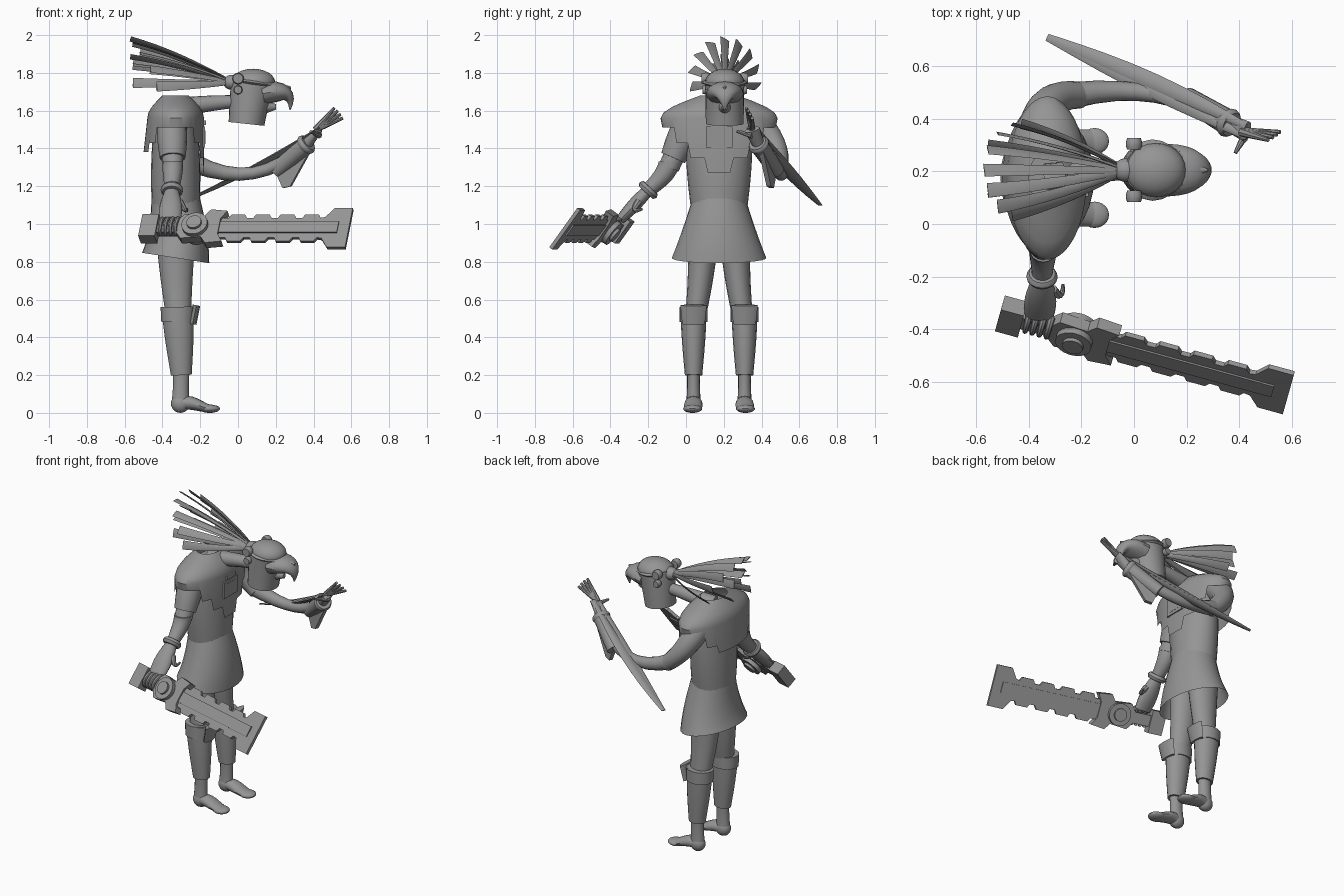
import bpy, bmesh
from math import sin, cos, tau, pi, radians
from mathutils import Vector, Matrix

if "Cube" in bpy.data.objects:
    bpy.data.objects.remove(bpy.data.objects["Cube"])

# One grey for the whole figure
GREY = (.3, .3, .3, 1)
grey = bpy.data.materials.new("stone grey")
grey.use_nodes = True
grey.diffuse_color = GREY
grey.node_tree.nodes["Principled BSDF"].inputs["Base Color"].default_value = GREY

X, Y, Z = Vector((1, 0, 0)), Vector((0, 1, 0)), Vector((0, 0, 1))
BODY = Vector((-.33, .175, 0))  # upright axis of the body
HEAD = Vector((.08, .205, 1.75))  # middle of the skull


def finish(name, bm):
    bmesh.ops.recalc_face_normals(bm, faces=bm.faces)
    mesh = bpy.data.meshes.new(name)
    bm.to_mesh(mesh)
    bm.free()
    for face in mesh.polygons:
        face.use_smooth = True
    mesh.set_sharp_from_angle(angle=radians(35))
    mesh.materials.append(grey)
    bpy.context.collection.objects.link(bpy.data.objects.new(name, mesh))


def skin(name, rows, closed=True):
    """Join equal rows of points into a tube, with end caps when closed."""
    bm = bmesh.new()
    rows = [[bm.verts.new(point) for point in row] for row in rows]
    for low, high in zip(rows, rows[1:]):
        for i in range(len(low)):
            bm.faces.new((low[i - 1], low[i], high[i], high[i - 1]))
    if closed:
        bm.faces.new(rows[0])
        bm.faces.new(rows[-1])
    finish(name, bm)


def bezier(points, t):
    while len(points) > 1:
        points = [a.lerp(b, t) for a, b in zip(points, points[1:])]
    return points[0]


def pair(radius):
    return Vector(radius if isinstance(radius, tuple) else (radius, radius))


def limb(name, path, start, end, bulge=0, side=X, sides=16, steps=8, closed=True):
    """Oval tube along a curve; radii are (along side, across side)."""
    path = [Vector(p) for p in path]
    rows = []
    for k in range(steps + 1):
        t = k / steps
        ahead = bezier(path, t + .01) - bezier(path, t - .01)
        u = (side - side.project(ahead)).normalized()
        v = ahead.normalized().cross(u)
        a, b = pair(start).lerp(pair(end), t) * (1 + bulge * sin(pi * t))
        rows.append([bezier(path, t) + u * a * cos(tau * i / sides) + v * b * sin(tau * i / sides)
                     for i in range(sides)])
    skin(name, rows, closed)


def ball(name, centre, radii):
    bm = bmesh.new()
    bmesh.ops.create_uvsphere(bm, u_segments=24, v_segments=12, radius=1,
                              matrix=Matrix.LocRotScale(centre, None, Vector(radii)))
    finish(name, bm)


def ring(name, centre, direction, radius, width):
    step = direction.normalized() * width
    limb(name, [centre - step, centre + step], radius, radius, bulge=.2, steps=4)


def plate(name, outline, origin, u, v, thick):
    """Flat outline in the u, v plane, thickened to both sides."""
    lift = u.cross(v).normalized() * thick / 2
    skin(name, [[origin + u * a + v * b + lift * way for a, b in outline] for way in (-1, 1)])


def mirrored(half):
    return half + [(a, -b) for a, b in reversed(half)]


def bar(start, end, height):
    return mirrored([(start, height), (end, height)])


# Legs, shin guards and feet
for side, sign in (("right", -1), ("left", 1)):
    def leg(x, z, out=.135):
        return Vector((x, BODY.y + sign * out, z))

    limb(side + "_thigh", [leg(-.33, 1, .08), leg(-.33, .7, .09), leg(-.31, .45)],
         (.11, .085), (.06, .05))
    limb(side + "_shin_guard", [leg(-.3, .2), leg(-.32, .56)], (.055, .046), (.085, .07), bulge=.06)
    limb(side + "_knee_cuff", [leg(-.32, .48), leg(-.32, .56)], (.086, .074), (.09, .074))
    limb(side + "_knee_plate", [leg(-.24, .47), leg(-.22, .57)], (.02, .06), (.02, .07), sides=8)
    limb(side + "_ankle", [leg(-.305, .04), leg(-.3, .24)], (.048, .04), (.045, .035), bulge=-.1)
    ball(side + "_heel", leg(-.305, .05), (.05, .042, .05))
    limb(side + "_foot", [leg(-.32, .04), leg(-.25, .08), leg(-.2, .02), leg(-.12, .02, .14)],
         .035, (.04, .015), bulge=.3, side=Y)
    ball(side + "_toes", leg(-.15, .022, .14), (.055, .05, .022))

# Skirt and torso
limb("skirt", [BODY + Z * 1.12, (-.31, BODY.y, .95), BODY + Z * .82],
     (.13, .145), (.18, .25), sides=28, closed=False)
limb("torso", [BODY + Z * 1.05, BODY + Z * 1.6], (.125, .145), (.11, .17), bulge=.1, sides=24)

# Shoulder mantle with a stepped hem, longest on the chest
columns = [tau * i / 96 for i in range(96)]
mantle = []
for k in range(5):
    swell = sin(k * pi / 8)
    mantle.append([BODY + X * cos(q) * (.07 + .08 * swell) + Y * sin(q) * (.1 + .21 * swell)
                   + Z * (1.68 - .03 * k) for q in columns])
hem = []
for q in columns:
    drop = 1.27 + .08 * int(abs(sin(q)) * 3.9)
    if cos(q) < 0:
        drop = max(drop, 1.38)
    hem.append(BODY + X * cos(q) * (.15 - .02 * min(cos(q), 0)) + Y * sin(q) * .3 + Z * drop)
skin("shoulder_mantle", mantle + [hem], closed=False)

# Square chest ornament
chest = BODY + X * .15 + Z * 1.46
for name, size in (("chest_frame", .07), ("chest_inset", .045)):
    plate(name, bar(-size, size, size * .8), chest, Y, Z, .1 * (.2 - size))
plate("chest_bar", bar(-.045, .045, .012), chest + Z * .075, Y, Z, .02)

# Neck, helmet and beak
limb("neck", [BODY + Z * 1.61, (-.2, .2, 1.64), HEAD - X * .06 - Z * .1], .055, .032, side=Y)
limb("helmet", [HEAD - X * .035 - Z * .22, HEAD - X * .02 - Z * .08, HEAD],
     (.095, .1), (.117, .104), sides=24)
ball("helmet_dome", HEAD, (.117, .104, .072))
limb("brow_visor", [HEAD - X * .08 + Z * .01, HEAD + X * .2 - Z * .03],
     (.09, .015), (.004, .008), bulge=1, side=Y)
limb("beak", [HEAD + X * .05 - Z * .06, HEAD + X * .22 - Z * .02, HEAD + X * .195 - Z * .145],
     (.1, .06), .004, bulge=.25, side=Y)
limb("lower_jaw", [HEAD - Z * .13, HEAD + X * .12 - Z * .13], .06, .015, side=Y)
for side, sign in (("right", -1), ("left", 1)):
    ear = HEAD - X * .08 + Y * sign * .1
    ring(side + "_ear_disc", ear + Z * .02, Y, .026, .022)
    ring(side + "_ear_drop", ear - Z * .04, Y, .02, .018)

# Feather crest: an outer and an inner fan
root = HEAD - X * .11
ball("crest_knot", root, (.05, .045, .04))
for fan, reach, count in (("outer", 1, 9), ("inner", .55, 5)):
    for i in range(count):
        q = (pi + .4) * i / (count - 1) - .2
        out = (Y * cos(q) * .18 + Z * sin(q) * .21) * reach
        tip = root + out + Z * .02 - X * (.4 + .14 * max(sin(q), 2 - 2 * reach))
        limb(f"{fan}_feather_{i + 1}", [root, root.lerp(tip, .5) + out * .2, tip],
             (.012, .006), (.028, .003), side=X.cross(out) + out * .6, sides=6)

# Right arm, reaching down to the sword
shoulder, elbow = Vector((-.35, .02, 1.55)), Vector((-.345, -.09, 1.3))
wrist, palm = Vector((-.35, -.2, 1.18)), Vector((-.36, -.35, 1.02))
limb("right_sleeve", [shoulder, shoulder.lerp(elbow, .8)], .075, .068, bulge=.1)
limb("right_upper_arm", [shoulder, elbow], .06, .055)
limb("right_forearm", [elbow + Z * .03, elbow - Z * .03, wrist], .055, .038, bulge=.1)
ring("right_wristband", wrist, wrist - elbow, .05, .018)
limb("right_hand", [wrist, palm], (.035, .03), (.055, .025), bulge=.3)
limb("right_thumb", [(-.31, -.25, 1.12), (-.27, -.3, 1.05), (-.27, -.23, 1.08)], .02, .006, sides=8)

# Sword: toothed blade, guard, hub, grip and pommel
pommel = Vector((-.51, -.34, .975))
along, up = Vector((.964, -.265, 0)), Vector((.16, .57, .8))
flat = along.cross(up)
blade = [(.4, .065)]
for k in range(4):
    for offset, height in ((0, .065), (.012, .088), (.085, .088), (.1, .065)):
        blade.append((.47 + .135 * k + offset, height))
blade += [(1, .07), (1.04, .13), (1.14, .13)]
guard = [(.2, .04), (.23, .08), (.34, .07), (.37, .11), (.46, .1), (.43, .05)]
for name, outline, thick in (("blade", mirrored(blade), .02), ("ridge", bar(.4, 1.08, .035), .034),
                             ("guard", mirrored(guard), .05), ("grip", bar(.05, .22, .035), .04),
                             ("pommel", bar(0, .09, .072), .07)):
    plate("sword_" + name, outline, pommel, along, up, thick)
for name, radius, depth in (("disc", .07, .05), ("boss", .04, .065)):
    hub = pommel + along * .3
    limb("sword_" + name, [hub - flat * depth, hub + flat * depth], radius, radius, sides=24, steps=1)

# Fingers closed round the grip
for k in range(4):
    knuckle = pommel + along * (.11 + .028 * k)
    limb(f"right_finger_{k + 1}", [knuckle + up * .06, knuckle + (up + flat) * .05,
                                   knuckle + (flat - up) * .05, knuckle - up * .04],
         .014, .009, side=along, sides=8)

# Left arm, bent forward
shoulder, elbow = Vector((-.36, .36, 1.55)), Vector((-.2, .49, 1.3))
wrist, palm = Vector((.36, .385, 1.42)), Vector((.43, .35, 1.5))
cuff = Vector((.2, .48, 1.28))
limb("left_upper_arm", [shoulder, (-.35, .5, 1.42), elbow], .08, .05, side=Y)
limb("left_forearm", [elbow - X * .03 + Z * .02, (.1, .55, 1.17), wrist], .05, .038, bulge=-.25, side=Y)
limb("left_gauntlet", [cuff, wrist], .042, .05, side=Y)
plate("left_gauntlet_flap", [(0, 0), (.04, -.09), (.08, -.08), (.18, .1), (.1, .14)],
      cuff - Y * .01, X - Y * .4, Z, .025)
ring("left_wristband", wrist, wrist - cuff, .048, .018)
limb("left_hand", [wrist, palm], .032, (.042, .018), side=Y)
for k in range(4):
    q = .45 + .17 * k
    limb(f"left_finger_{k + 1}", [palm - X * .02, palm + (X * cos(q) + Z * sin(q)) * .14 - Y * .01 * k],
         .018, .008, side=Y, sides=8)
limb("left_thumb", [palm - Z * .03, (.385, .27, 1.49)], .018, .007, sides=8)

# Long leaf-shaped blade of three layered strips, held in the left hand
for k in (-1, 0, 1):
    shift = Y * .02 * k + Z * .01 * abs(k)
    limb(f"leaf_strip_{k + 2}", [(-.33, .71, 1.1), shift + Vector((.1, .52, 1.28)), palm + shift],
         (.014, .003), (.012, .005), bulge=2 - abs(k) / 2, side=Y + X * .5, sides=8)
